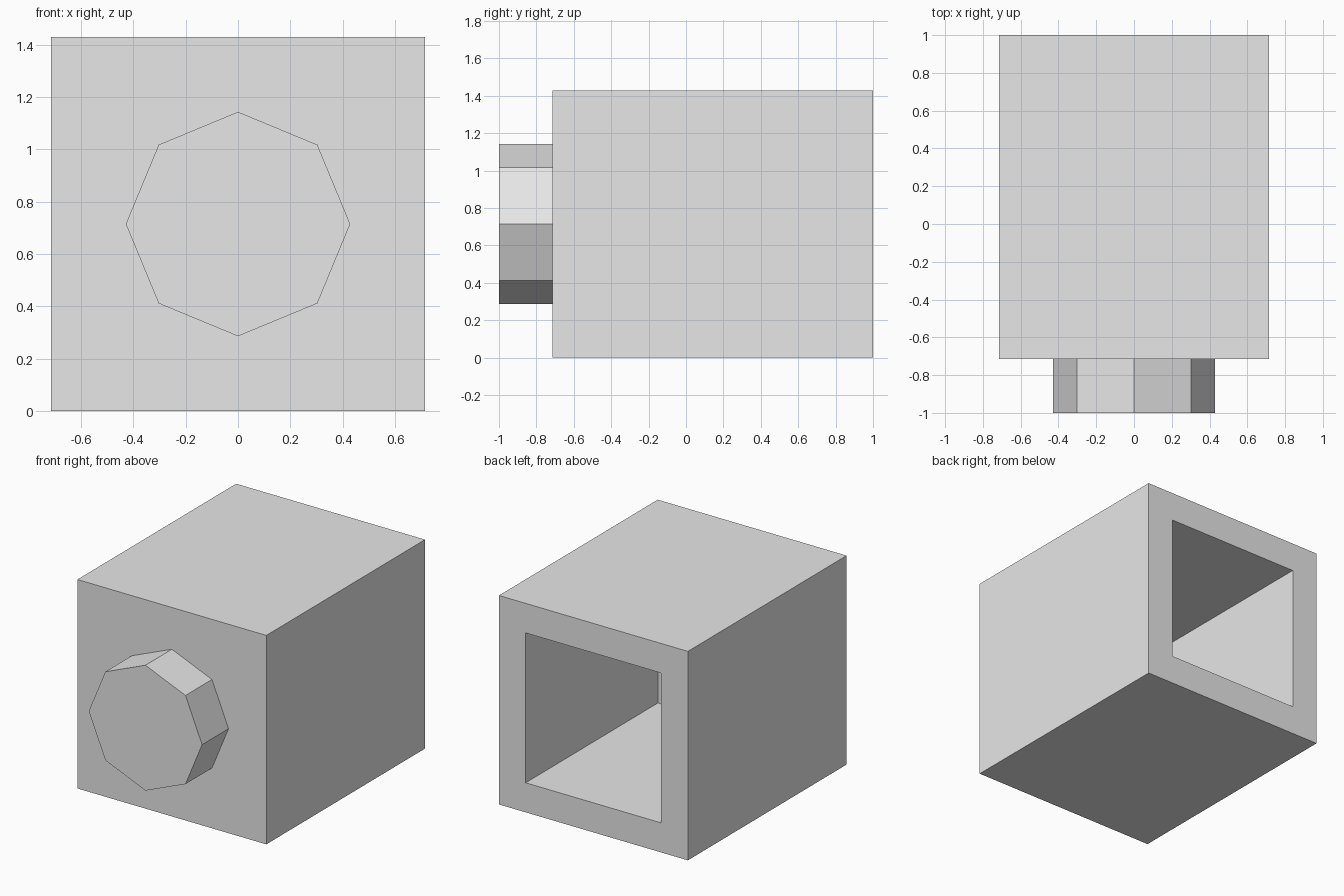
import bpy
import bmesh
from math import pi
from mathutils import Matrix, Vector

cube = bpy.data.objects.get("Cube")
if cube:
    bpy.data.objects.remove(cube, do_unlink=True)

U = 1 / 7            # base unit: the body is 10 x 12 x 10 units
MID_Z = 5 * U        # height of the shared axis

grey = bpy.data.materials.new("light_grey")
grey.use_nodes = True
grey.diffuse_color = (0.8, 0.8, 0.8, 1)
grey.node_tree.nodes["Principled BSDF"].inputs["Base Color"].default_value = (0.8, 0.8, 0.8, 1)


def add_object(name, bm):
    mesh = bpy.data.meshes.new(name)
    bm.normal_update()
    bm.to_mesh(mesh)
    bm.free()
    mesh.materials.append(grey)
    obj = bpy.data.objects.new(name, mesh)
    bpy.context.collection.objects.link(obj)
    return obj


# Body: a block with a square socket sunk into its back
bm = bmesh.new()
place = Matrix.Translation((0, U, MID_Z)) @ Matrix.Diagonal((10 * U, 12 * U, 10 * U, 1))
bmesh.ops.create_cube(bm, size=1, matrix=place)
bm.normal_update()
back = max(bm.faces, key=lambda f: f.normal.y)
bmesh.ops.inset_region(bm, faces=[back], thickness=2 * U)
floor = bmesh.ops.extrude_face_region(bm, geom=[back])
bmesh.ops.delete(bm, geom=[back], context='FACES_ONLY')
bmesh.ops.translate(bm, vec=Vector((0, -10 * U, 0)),
                    verts=[v for v in floor["geom"] if isinstance(v, bmesh.types.BMVert)])
bmesh.ops.recalc_face_normals(bm, faces=bm.faces)
add_object("socket_body", bm)

# Plug: an eight-sided stud on the front, corners on the axes
bm = bmesh.new()
place = Matrix.Translation((0, -6 * U, MID_Z)) @ Matrix.Rotation(pi / 2, 4, 'X')
bmesh.ops.create_cone(bm, cap_ends=True, segments=8, radius1=3 * U, radius2=3 * U,
                      depth=2 * U, matrix=place)
add_object("front_stud", bm)
